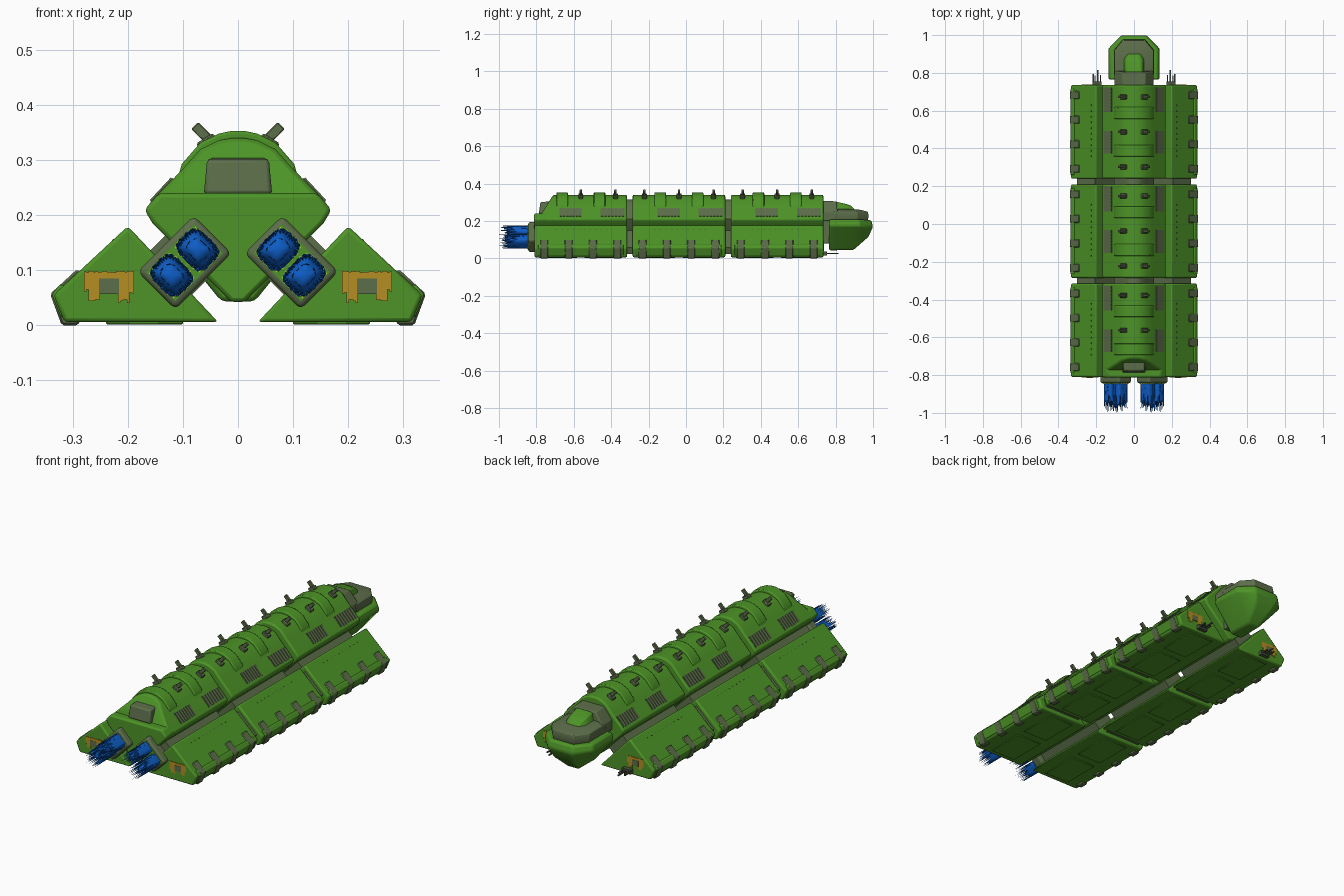
import bpy, bmesh, math, random
from mathutils import Matrix, Vector

if "Cube" in bpy.data.objects:
    bpy.data.objects.remove(bpy.data.objects["Cube"])

random.seed(4)


def mat(name, rgb):
    m = bpy.data.materials.new(name)
    m.diffuse_color = (*rgb, 1)
    m.use_nodes = True
    m.node_tree.nodes["Principled BSDF"].inputs["Base Color"].default_value = m.diffuse_color
    return m


GREEN = mat("hull green", (0.074, 0.295, 0.02))
GRAY = mat("olive gray", (0.108, 0.155, 0.068))
DARK = mat("dark gray", (0.07, 0.09, 0.05))
BLUE = mat("flame blue", (0.004, 0.11, 0.56))
ORANGE = mat("worn orange", (0.46, 0.27, 0.015))
YELLOW = mat("flame yellow", (0.50, 0.62, 0.06))


def prism(bm, pts, y0, y1):
    a = [bm.verts.new((x, y0, z)) for x, z in pts]
    b = [bm.verts.new((x, y1, z)) for x, z in pts]
    bm.faces.new(a)
    bm.faces.new(b[::-1])
    for i in range(len(pts)):
        j = (i + 1) % len(pts)
        bm.faces.new((a[i], b[i], b[j], a[j]))


def box(bm, c, s, deg=0):
    m = Matrix.Translation(c) @ Matrix.Rotation(math.radians(deg), 4, 'Y') @ Matrix.Diagonal((*s, 1))
    bmesh.ops.create_cube(bm, size=1, matrix=m)


def convex(bm, half):
    vs = [bm.verts.new((s * x, y, z)) for x, y, z in half for s in (1, -1)]
    r = bmesh.ops.convex_hull(bm, input=vs)
    bmesh.ops.delete(bm, geom=[v for v in r["geom_interior"] if isinstance(v, bmesh.types.BMVert)], context='VERTS')
    bmesh.ops.dissolve_limit(bm, angle_limit=0.03, verts=bm.verts[:], edges=bm.edges[:])


def finish(bm, name, material, bevel=0, mirror=False, segs=2):
    bmesh.ops.recalc_face_normals(bm, faces=bm.faces[:])
    me = bpy.data.meshes.new(name)
    bm.to_mesh(me)
    bm.free()
    me.materials.append(material)
    ob = bpy.data.objects.new(name, me)
    bpy.context.collection.objects.link(ob)
    bpy.ops.object.select_all(action='DESELECT')
    ob.select_set(True)
    bpy.context.view_layer.objects.active = ob
    bpy.ops.object.shade_smooth_by_angle(angle=math.radians(32))
    if mirror:
        ob.modifiers.new("mirror", 'MIRROR').use_mirror_merge = False
    if bevel:
        b = ob.modifiers.new("bevel", 'BEVEL')
        b.width, b.segments, b.limit_method = bevel, segs, 'ANGLE'
        b.angle_limit = math.radians(32)


def both(half):
    return half + [(-x, z) for x, z in half[::-1]]


SEGS = [(-0.81, -0.315), (-0.285, 0.21), (0.24, 0.735)]
MIDS = [(a + b) / 2 for a, b in SEGS]
HULL = both([(0.012, 0.042), (0.155, 0.185), (0.17, 0.21), (0.143, 0.24),
             (0.10, 0.284), (0.068, 0.32), (0.035, 0.336), (0.012, 0.34)])
POD = [(0.2, 0.18), (0.335, 0.055), (0.315, 0.006), (0.036, 0.006)]

# Central hull and side pods, three segments each
for i, (y0, y1) in enumerate(SEGS):
    bm = bmesh.new()
    prism(bm, HULL, -0.775 if i == 0 else y0, y1)
    if i == 0:  # sloped windscreen face above the nose shelf
        bmesh.ops.recalc_face_normals(bm, faces=bm.faces[:])
        bmesh.ops.bisect_plane(bm, geom=bm.verts[:] + bm.edges[:] + bm.faces[:], plane_co=(0, -0.775, 0.235),
                               plane_no=Vector((0, -1, 0.62)).normalized(), clear_outer=True)
        bmesh.ops.holes_fill(bm, edges=[e for e in bm.edges if e.is_boundary])
    finish(bm, f"hull_segment_{i + 1}", GREEN, 0.008)
    bm = bmesh.new()
    prism(bm, POD, y0, y1)
    finish(bm, f"pod_segments_{i + 1}", GREEN, 0.007, True)
bm = bmesh.new()
prism(bm, [p for p in HULL if p[1] <= 0.24], -0.812, -0.74)
finish(bm, "hull_nose", GREEN, 0.008)

# Gray inner cores showing in the gaps, and struts between hull and pods
bm = bmesh.new()
prism(bm, [(x * 0.62, 0.21 + (z - 0.21) * 0.8) for x, z in HULL], -0.6, 0.72)
finish(bm, "hull_core", GRAY)
bm = bmesh.new()
prism(bm, [(0.22 + (x - 0.22) * 0.72, 0.07 + (z - 0.07) * 0.72) for x, z in POD], -0.6, 0.72)
finish(bm, "pod_cores", GRAY, 0, True)
bm = bmesh.new()
for y0, y1 in SEGS:
    box(bm, (0.105, (y0 + y1) / 2, 0.112), (0.11, y1 - y0 - 0.09, 0.06), -45)
finish(bm, "hull_pod_struts", GRAY, 0, True)

# Raised bands over the roof
bm = bmesh.new()
for m in MIDS:
    for d in (-0.1, 0.1):
        prism(bm, both([(0.108, 0.272), (0.102, 0.293), (0.068, 0.332), (0.035, 0.348), (0.012, 0.353)]),
              m + d - 0.031, m + d + 0.031)
finish(bm, "roof_bands", GREEN, 0.005)

# Vents nearly flush with the upper slopes: plate plus slats
plates, slats = bmesh.new(), bmesh.new()
for m in MIDS:
    for a, b in ((-0.115, 0.005), (0.105, 0.235)):
        box(plates, (0.136, m + (a + b) / 2, 0.243), (0.06, b - a, 0.008), 47)
        for k in range(7):
            box(slats, (0.136, m + a + (b - a) * (k + 0.5) / 7, 0.243), (0.056, 0.011, 0.014), 47)
finish(plates, "vent_plates", GRAY, 0, True)
finish(slats, "vent_slats", GRAY, 0, True)

# Roof turrets
base, gun = bmesh.new(), bmesh.new()
for i, m in enumerate(MIDS):
    for d in (-0.185, 0, 0.185):
        if i == 0 and d < 0:
            continue
        box(base, (0.056, m + d, 0.332), (0.036, 0.026, 0.018), 32)
        box(gun, (0.066, m + d, 0.35), (0.036, 0.013, 0.018), -45)
finish(base, "turret_bases", GRAY, 0.003, True, 1)
finish(gun, "turret_barrels", GRAY, 0.002, True, 1)

# Brackets, edge rails, seam dashes and belly plates on the pods
br, rail, dash, belly = (bmesh.new() for _ in range(4))
for (y0, y1), m in zip(SEGS, MIDS):
    for d in (-0.195, -0.065, 0.065, 0.195):
        prism(br, [(0.28, 0.09), (0.292, 0.102), (0.341, 0.057), (0.32, 0), (0.29, 0), (0.28, 0.03)],
              m + d - 0.021, m + d + 0.021)
    prism(rail, [(0.305, 0.07), (0.323, 0.074), (0.338, 0.056), (0.322, 0.016), (0.3, 0.016)], y0 + 0.02, y1 - 0.02)
    for k in range(10):
        box(dash, (0.227, m - 0.13 + k * 0.03, 0.155), (0.003, 0.008, 0.002), 43)
    for d in (-0.12, 0.12):
        box(belly, (0.17, m + d, 0.005), (0.14, 0.2, 0.006))
finish(br, "pod_brackets", GRAY, 0.004, True, 1)
finish(rail, "pod_rails", GREEN, 0.003, True)
finish(dash, "pod_seam_dashes", DARK, 0, True)
finish(belly, "belly_plates", GREEN, 0.002, True, 1)

# Worn orange markings with a gray hatch on both pod ends
paint, hatch = bmesh.new(), bmesh.new()
for y in (-0.811, 0.736):
    for k in range(22):
        e = min(k, 21 - k)
        lo = random.uniform(0.04, 0.048) if 2 <= e < 7 else random.uniform(0.055, 0.066) if e < 2 else 0.082
        hi = 0.099 - random.uniform(0, 0.003)
        box(paint, (0.191 + k * 0.0041, y, (lo + hi) / 2), (0.0043, 0.004, hi - lo))
    box(hatch, (0.234, y, 0.071), (0.036, 0.006, 0.028))
finish(paint, "pod_end_markings", ORANGE, 0, True)
finish(hatch, "pod_end_hatches", GRAY, 0, True)

# Front window hood
bm = bmesh.new()
convex(bm, [(0.062, -0.787, 0.238), (0.056, -0.778, 0.302), (0.054, -0.72, 0.304), (0.062, -0.72, 0.238)])
finish(bm, "front_window", GRAY, 0.007)

# Engine housings, cells and jagged flames
bm = bmesh.new()
box(bm, (0.097, -0.815, 0.114), (0.144, 0.055, 0.097), 45)
finish(bm, "engine_housings", GRAY, 0.011, True, 3)
bm = bmesh.new()
box(bm, (0.097, -0.841, 0.114), (0.122, 0.007, 0.074), 45)
finish(bm, "engine_inner_plates", GREEN, 0, True)
glow, fire = bmesh.new(), bmesh.new()
N = 40


def ring(cx, cz, r, t):
    c, s = math.cos(t), math.sin(t)
    k = r / (abs(c) ** 4 + abs(s) ** 4) ** 0.25
    u, v = k * c * 0.87, k * s * 1.05
    return cx + (u + v) * 0.7071, cz + (v - u) * 0.7071


for cx, cz in ((0.0735, 0.1375), (0.1205, 0.0905)):
    # toothed glow around the flame root
    prism(glow, [ring(cx, cz, 0.0365 if i % 2 else 0.031, i * math.tau / N) for i in range(N)], -0.847, -0.84)
    # solid flame body
    r0 = [fire.verts.new((x, -0.845, z)) for x, z in (ring(cx, cz, 0.032, i * math.tau / N) for i in range(N))]
    r1 = [fire.verts.new((x, -0.89, z)) for x, z in (ring(cx, cz, 0.031, i * math.tau / N) for i in range(N))]
    tip = fire.verts.new((cx, -0.97, cz))
    for i in range(N):
        j = (i + 1) % N
        fire.faces.new((r0[i], r1[i], r1[j], r0[j]))
        fire.faces.new((r1[i], tip, r1[j]))
    # flame spikes
    for r, n, y0 in ((0.034, 36, -0.845), (0.032, 30, -0.88), (0.02, 10, -0.88)):
        for k in range(n):
            t = (k + random.random() * 0.6) * math.tau / n
            w = math.pi / n * 1.3
            b = [ring(cx, cz, r, t - w), ring(cx, cz, r, t + w), ring(cx, cz, r * 0.75, t)]
            tx, tz = ring(cx, cz, r * random.uniform(0.9, 1.05), t)
            vs = [fire.verts.new((x, y0, z)) for x, z in b]
            end = fire.verts.new((tx, random.uniform(-1.0, -0.945) if k else -1.0, tz))
            for i in range(3):
                fire.faces.new((vs[i], vs[(i + 1) % 3], end))
finish(glow, "engine_glow", YELLOW, 0, True)
finish(fire, "engine_flames", BLUE, 0, True)

# Head at the far end: chin, collar, deck and dome
bm = bmesh.new()
convex(bm, [(0.128, 0.765, 0.208), (0.128, 0.925, 0.208), (0.065, 0.99, 0.205), (0.137, 0.765, 0.175),
            (0.137, 0.93, 0.175), (0.07, 1.0, 0.17), (0.03, 0.765, 0.043), (0.03, 0.895, 0.045),
            (0.05, 0.975, 0.115)])
finish(bm, "head_chin", GREEN, 0.009)
bm = bmesh.new()
convex(bm, [(0.103, 0.72, 0.2), (0.103, 0.815, 0.2), (0.103, 0.72, 0.25), (0.103, 0.81, 0.25),
            (0.06, 0.72, 0.308), (0.06, 0.805, 0.305)])
box(bm, (0, 0.75, 0.15), (0.1, 0.06, 0.14))
finish(bm, "head_collar", GRAY, 0.005)
bm = bmesh.new()
convex(bm, [(0.1, 0.79, 0.2), (0.1, 0.915, 0.2), (0.055, 0.97, 0.2), (0.107, 0.79, 0.228), (0.107, 0.918, 0.228),
            (0.058, 0.977, 0.225), (0.104, 0.79, 0.25), (0.104, 0.915, 0.25), (0.056, 0.972, 0.25),
            (0.078, 0.8, 0.264), (0.078, 0.885, 0.263), (0.045, 0.93, 0.26)])
finish(bm, "head_deck", GRAY, 0.003)
bm = bmesh.new()
convex(bm, [(0.056, 0.80, 0.25), (0.056, 0.885, 0.25), (0.035, 0.912, 0.25),
            (0.045, 0.80, 0.304), (0.04, 0.86, 0.29), (0.028, 0.885, 0.28)])
finish(bm, "head_dome", GREEN, 0.01)

# Small guns under the far pod ends
bm = bmesh.new()
box(bm, (0.196, 0.742, 0.026), (0.05, 0.025, 0.022))
for x, l in ((0.178, 0.05), (0.192, 0.075), (0.207, 0.045), (0.216, 0.055)):
    box(bm, (x, 0.74 + l / 2, 0.026), (0.006, l, 0.006))
finish(bm, "pod_end_guns", DARK, 0, True)
